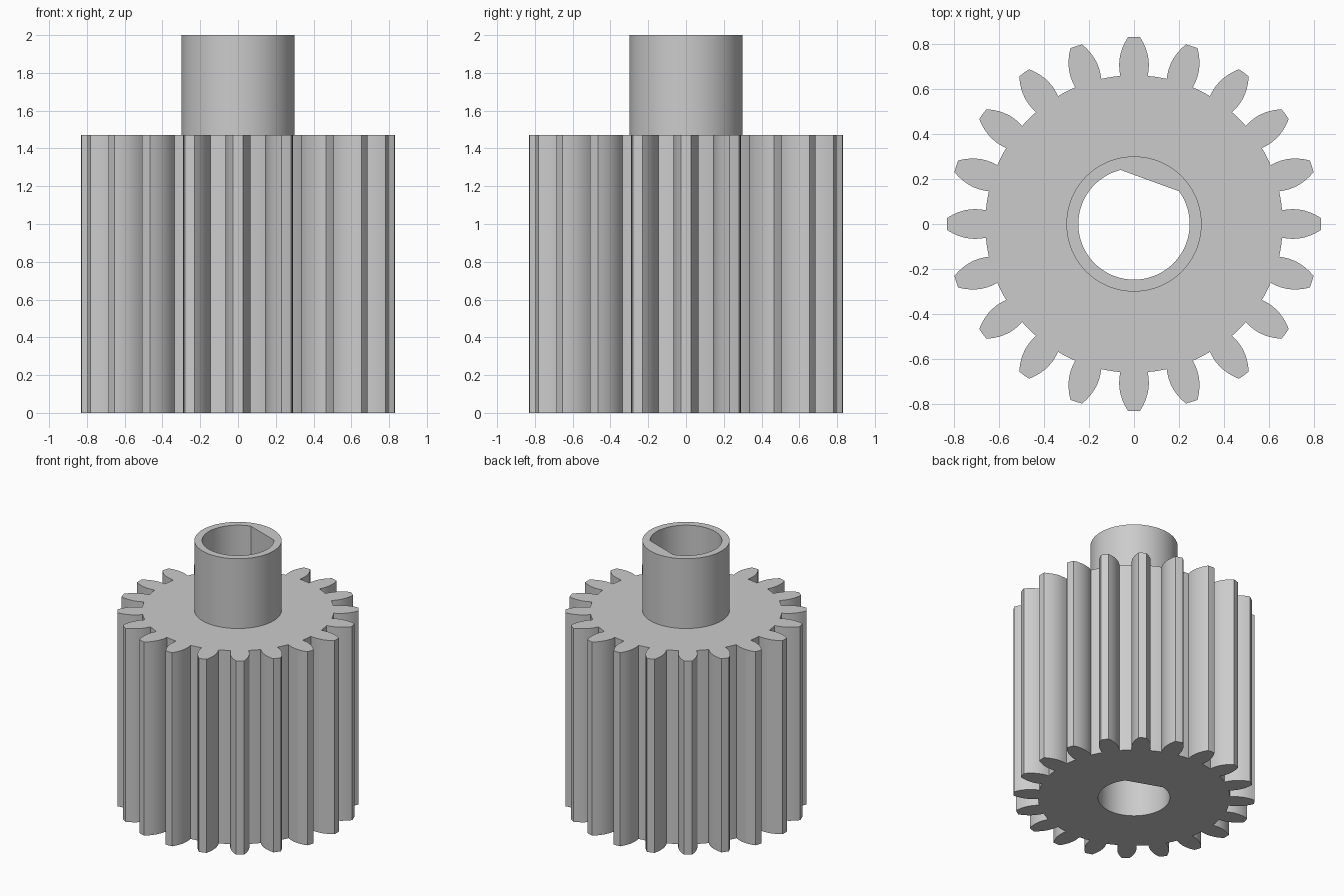
import bpy
import bmesh
from math import sin, cos, pi, radians, acos, atan2, hypot

cube = bpy.data.objects.get("Cube")
if cube:
    bpy.data.objects.remove(cube, do_unlink=True)

TEETH = 20
GEAR_TOP, HUB_TOP = 1.47, 2.0
ROOT_R, HUB_R, BORE_R = 0.66, 0.30, 0.247
FLAT_DIST, FLAT_ANGLE = 0.205, radians(70)


def polar(r, a):
    return (r * cos(a), r * sin(a))


def arc(r, start, end, steps):
    return [polar(r, start + (end - start) * i / steps) for i in range(steps + 1)]


# Tooth flank as (distance from axis, half width), root to tip
flank = [(0.657, 0.061), (0.68, 0.0645), (0.705, 0.066), (0.73, 0.0645),
         (0.755, 0.06), (0.78, 0.052), (0.805, 0.041), (0.829, 0.027)]
tooth = [(x, -w) for x, w in flank] + [(0.83, 0)] + [(x, w) for x, w in reversed(flank)]


def gear_outline():
    pitch = 2 * pi / TEETH
    half = atan2(flank[0][1], flank[0][0])
    points = []
    for i in range(TEETH):
        a = i * pitch
        points += [polar(hypot(x, y), atan2(y, x) + a) for x, y in tooth]
        # root land between neighbouring teeth
        points += arc(ROOT_R, a + half, a + pitch - half, 4)[1:-1]
    return points


# Round bore with one flat
flat_half = acos(FLAT_DIST / BORE_R)
bore = arc(BORE_R, FLAT_ANGLE + flat_half, FLAT_ANGLE - flat_half + 2 * pi, 72)
hub = arc(HUB_R, 0, 2 * pi, 96)[:-1]
outline = gear_outline()

bm = bmesh.new()


def ring(points, z):
    verts = [bm.verts.new((x, y, z)) for x, y in points]
    edges = [bm.edges.new((v, verts[i - 1])) for i, v in enumerate(verts)]
    return verts, edges


def wall(lower, upper):
    a, b = lower[0], upper[0]
    for i in range(len(a)):
        bm.faces.new((a[i - 1], a[i], b[i], b[i - 1]))


def cap(outer, inner):
    bmesh.ops.triangle_fill(bm, edges=outer[1] + inner[1], use_beauty=True)


gear_low, gear_high = ring(outline, 0), ring(outline, GEAR_TOP)
hub_low, hub_high = ring(hub, GEAR_TOP), ring(hub, HUB_TOP)
bore_low, bore_high = ring(bore, 0), ring(bore, HUB_TOP)

# Flat rings: underside, gear shoulder, hub rim
cap(gear_low, bore_low)
cap(gear_high, hub_low)
cap(hub_high, bore_high)
# Upright walls: teeth, hub, bore
wall(gear_low, gear_high)
wall(hub_low, hub_high)
wall(bore_low, bore_high)
bmesh.ops.recalc_face_normals(bm, faces=bm.faces[:])

mesh = bpy.data.meshes.new("spur_gear")
bm.to_mesh(mesh)
bm.free()
gear = bpy.data.objects.new("spur_gear", mesh)
bpy.context.collection.objects.link(gear)

# Plain grey material
grey = bpy.data.materials.new("plain_grey")
grey.use_nodes = True
colour = (0.6, 0.6, 0.6, 1)
grey.diffuse_color = colour
grey.node_tree.nodes["Principled BSDF"].inputs["Base Color"].default_value = colour
mesh.materials.append(grey)

bpy.ops.object.select_all(action="DESELECT")
gear.select_set(True)
bpy.context.view_layer.objects.active = gear
bpy.ops.object.shade_smooth_by_angle(angle=radians(25))
